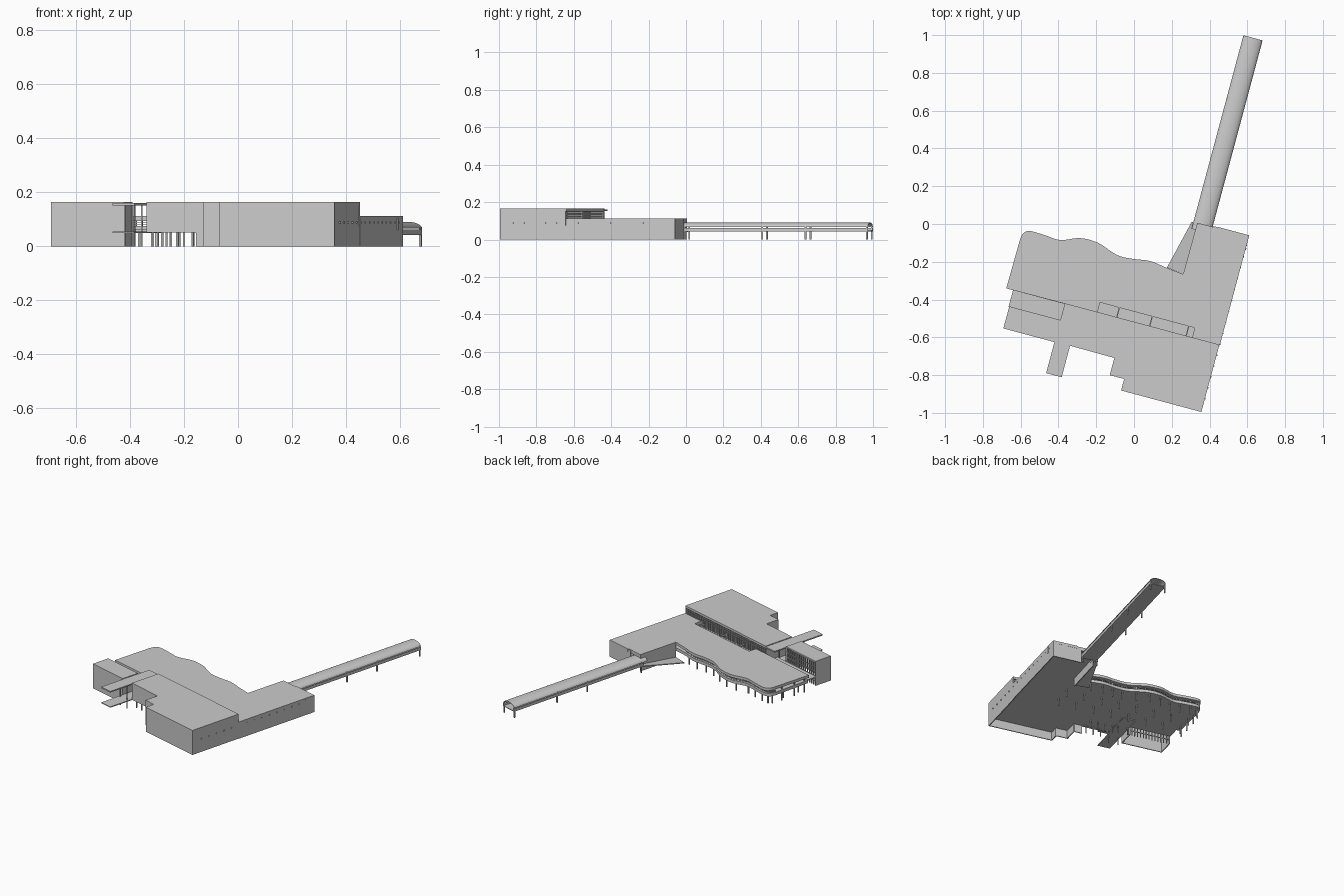
import bpy, bmesh, math
from mathutils import Matrix, Vector

if "Cube" in bpy.data.objects:
    bpy.data.objects.remove(bpy.data.objects["Cube"])

# Everything is laid out on the building's own u/v grid, then turned 15 degrees
TURN = Matrix.Rotation(math.radians(-15), 4, 'Z')
INV = TURN.inverted()


def prisms(name, parts):
    """One object from a list of (outline, z0, z1) extrusions."""
    bm = bmesh.new()
    for pts, z0, z1 in parts:
        lo = [bm.verts.new((p[0], p[1], z0)) for p in pts]
        hi = [bm.verts.new((p[0], p[1], z1)) for p in pts]
        bm.faces.new(lo[::-1])
        bm.faces.new(hi)
        n = len(pts)
        for i in range(n):
            j = (i + 1) % n
            bm.faces.new((lo[i], lo[j], hi[j], hi[i]))
    bmesh.ops.recalc_face_normals(bm, faces=bm.faces)
    bm.transform(TURN)
    me = bpy.data.meshes.new(name)
    bm.to_mesh(me)
    bm.free()
    ob = bpy.data.objects.new(name, me)
    bpy.context.collection.objects.link(ob)
    return ob


def box(u0, u1, v0, v1, z0, z1):
    return ([(u0, v0), (u1, v0), (u1, v1), (u0, v1)], z0, z1)


def post(u, v, z0, z1, r=0.004):
    return box(u - r, u + r, v - r, v + r, z0, z1)


def strip(pts, z0, z1, t=0.006):
    """Wall of thickness t lying to the left of a path."""
    out = []
    for a, b in zip(pts, pts[1:]):
        a, b = Vector(a), Vector(b)
        d = (b - a).normalized()
        n = Vector((-d.y, d.x)) * t
        out.append(([a, b, b + n, a + n], z0, z1))
    return out


def smooth_path(pts, steps=5):
    """Catmull-Rom curve through the points."""
    p = [Vector(q) for q in pts]
    p = [p[0]] + p + [p[-1]]
    out = []
    for i in range(1, len(p) - 2):
        a, b, c, d = p[i - 1:i + 3]
        for k in range(steps):
            t = k / steps
            out.append(0.5 * (2 * b + (c - a) * t + (2 * a - 5 * b + 4 * c - d) * t * t
                              + (3 * b - a - 3 * c + d) * t ** 3))
    return out + [p[-1]]


TOP, LOW, FL0, FL1 = 0.165, 0.113, 0.055, 0.075

# Wavy north edge, west to east
wave_xy = [(-.603, -.08), (-.585, -.048), (-.55, -.037), (-.47, -.06), (-.39, -.085),
           (-.285, -.075), (-.19, -.10), (-.09, -.164), (-.005, -.185), (.085, -.196),
           (.174, -.233)]
wave = smooth_path([(INV @ Vector((x, y, 0))).to_2d() for x, y in wave_xy])

# Low roof with a notch for the skylight strip beside the clerestory
low = [(-.565, -.504)] + wave + [(.32, -.189), (.322, .093), (.43, .093), (.435, .1), (.605, .1),
                                 (.605, -.502)]
notch = [(.453, -.502), (.453, -.448), (-.066, -.448), (-.066, -.502)]
prisms("low_roof", [(low + notch, 0.095, LOW)])
prisms("skylight_bars", [box(u - .003, u + .003, -.502, -.448, 0.1, LOW) for u in (.04, .22, .42)])

# Upper floor slab
inner = [(p[0], p[1] - 0.008) for p in wave]
prisms("upper_floor", [(
    [(-.555, -.504)] + inner + [(.32, -.189), (.325, .09), (.6, .09), (.6, -.86), (.165, -.86),
     (.165, -.8), (.085, -.8), (.085, -.708), (-.16, -.708), (-.16, -.504)], FL0, FL1)])

# High roof
high = [(-.16, -.71), (.083, -.712), (.083, -.806), (.162, -.806), (.162, -.869), (.602, -.869),
        (.602, -.5), (-.16, -.5)]
prisms("high_roof", [(high, 0.15, TOP)])

# Solid outside walls
prisms("high_walls",
       strip([(.03, -.71), (.083, -.71), (.083, -.806), (.162, -.806), (.162, -.869),
              (.602, -.869), (.602, -.502)], 0, 0.16)
       + strip([(-.16, -.71), (.03, -.71)], 0.052, 0.16)
       + strip([(-.16, -.502), (-.16, -.71)], 0.052, 0.16))
prisms("wing_walls",
       strip([(.605, -.502), (.605, .1), (.41, .098)], 0, 0.11)
       + strip([(.322, .093), (.32, -.189)], 0, 0.11)
       + [box(.322, .41, .087, .093, 0.09, 0.11)])
prisms("wall_vents", [box(.602, .607, v, v + .006, .085, .092)
                      for v in [-.8 + .06 * i for i in range(15)]]
       + [box(.602, .608, .02, .03, .06, .105)])

# Clerestory band: recessed pane and mullions
prisms("clerestory_pane", [box(-.16, .6, -.518, -.514, FL1, 0.155)])
prisms("clerestory_mullions",
       [box(u, u + .004, -.514, -.504, FL1, 0.152) for u in [-.16 + .0211 * i for i in range(37)]]
       + [box(-.16, .6, -.512, -.506, z, z + .003) for z in (.12, .135)])

# West room with gridded north face
W0, W1, S0, S1 = -.525, -.245, -.713, -.592
prisms("west_room", [box(W0, W1, S0, S1, 0.155, TOP)]
       + strip([(W0, S1), (W0, S0), (W1, S0), (W1, S1)], 0, 0.156))
prisms("west_room_window_grid",
       [box(W0 + i * .02, W0 + i * .02 + .004, S1 - .008, S1, 0, .156) for i in range(15)]
       + [box(W0, W1, S1 - .007, S1 - .001, z, z + .004) for z in (.03, .06, .09, .12)])
prisms("west_court_deck", [box(-.528, -.16, -.595, -.503, FL0, FL0 + .008)])

# Bridge slabs crossing to the south, with posts
prisms("bridge", [box(-.245, -.16, -.883, -.5, .152, .16), box(-.245, -.16, -.883, -.5, .05, .056)])
prisms("bridge_posts", [post(u, v, 0, .152, .0025) for u in (-.235, -.17) for v in (-.74, -.6)])

# Columns under the upper floor and between floor and roof
cols = [post(u, v, 0, FL0, .0035) for u in [-.53 + .12 * i for i in range(8)]
        for v in (-.45, -.33)]
cols += [post(u, v, 0, FL0, .003) for u in (-.14, -.09, -.04, .01) for v in (-.69, -.62)]
cols += [post(p[0] + .01, p[1] - .025, 0, .1, .0035) for p in wave[4::4]]
cols += [post(-.55, v, 0, .1, .0035) for v in (-.48, -.4, -.3)]
prisms("columns", cols)

# Glazing bars along the wavy front
glaze = [(p[0], p[1] - .02) for p in wave[2:]]
bars = [post(p[0], p[1], FL1, .096, .0018) for p in glaze]
for z in (.08, .087):
    bars += strip(glaze, z, z + .002, .002)
prisms("front_glazing_bars", bars)

# Covered walkway: floor, low side walls, legs
A, B, V0, V1 = .301, .406, .085, 1.115
prisms("walkway_floor", [box(A, B, V0, V1, .042, .047)])
prisms("walkway_sides", [box(A, A + .004, V0, V1, .042, .062),
                         box(B - .004, B, V0, V1, .042, .062)])
legs = []
for v in (.1, .53, .77, 1.11):
    for u in (A + .004, B - .004):
        legs.append(post(u, v, 0, .072))
prisms("walkway_legs", legs)

# Arched walkway roof, a thin shell swept along v
bm = bmesh.new()
rings = []
N = 16
for v in (V0 - .03, V1):
    ring = []
    for r, sgn in ((0, 1), (.003, -1)):
        for i in range(N + 1):
            t = math.pi * (i / N if sgn > 0 else 1 - i / N)
            ring.append(bm.verts.new(((A + B) / 2 + (.0525 - r) * math.cos(t), v,
                                      .066 + (.025 - r) * math.sin(t))))
    rings.append(ring)
n = len(rings[0])
for i in range(n):
    j = (i + 1) % n
    bm.faces.new((rings[0][i], rings[0][j], rings[1][j], rings[1][i]))
for ring in rings:
    for i in range(N):
        bm.faces.new((ring[i], ring[i + 1], ring[n - 2 - i], ring[n - 1 - i]))
bmesh.ops.recalc_face_normals(bm, faces=bm.faces)
bm.transform(TURN)
me = bpy.data.meshes.new("walkway_roof")
bm.to_mesh(me)
bm.free()
roof = bpy.data.objects.new("walkway_roof", me)
bpy.context.collection.objects.link(roof)
bpy.context.view_layer.objects.active = roof
roof.select_set(True)
bpy.ops.object.shade_smooth_by_angle(angle=math.radians(35))

# Sloping entrance ramp between walkway and wavy front
ramp = prisms("entrance_ramp", [([(.228, -.178), (.32, -.189), (.33, .09), (.292, .09)], 0, .047)])
for vert in ramp.data.vertices:
    v = (INV @ vert.co).y
    if v < 0:
        vert.co.z = .012 if vert.co.z > .02 else .006
    elif vert.co.z < .02:
        vert.co.z = .041
